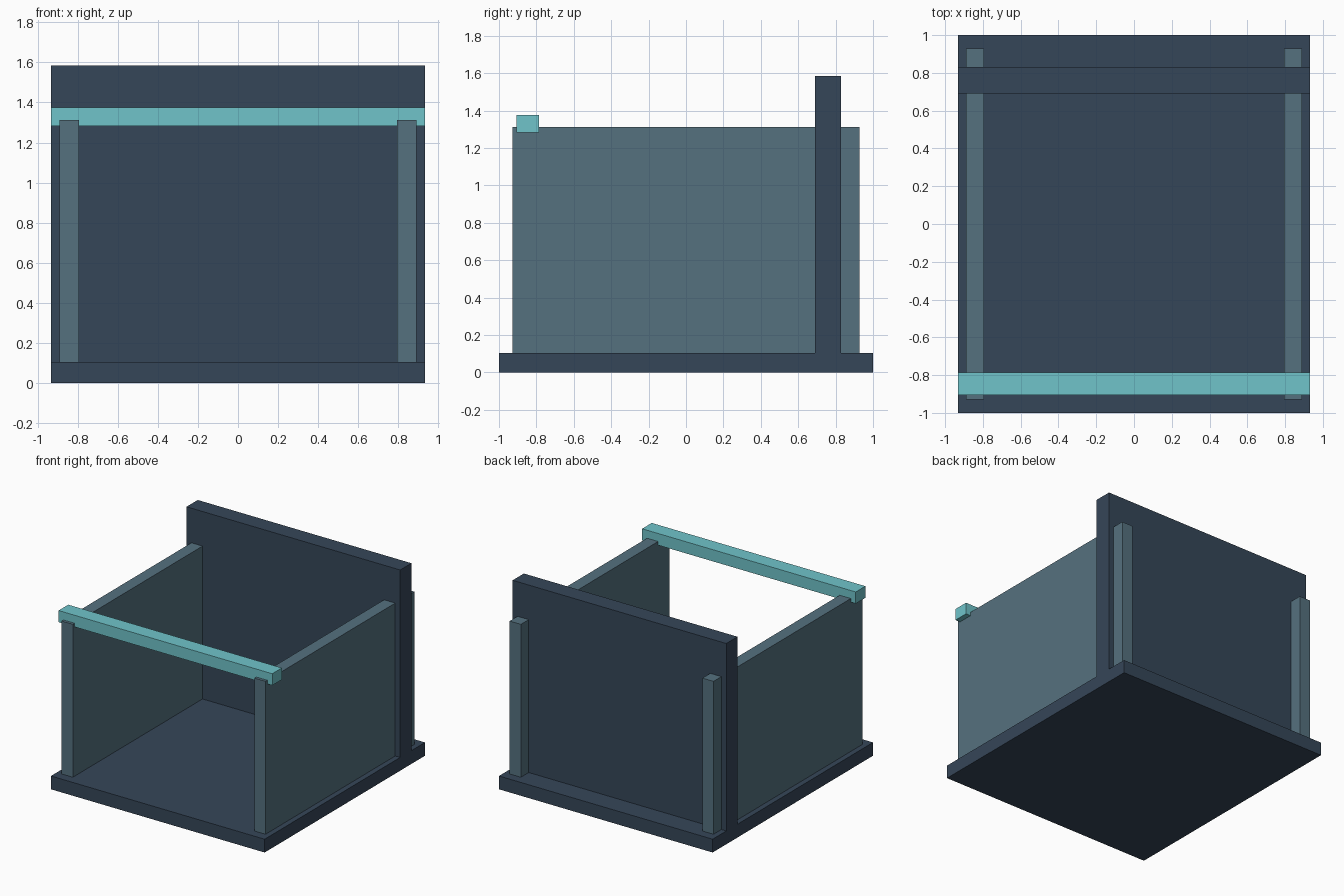
import bpy

cube = bpy.data.objects.get("Cube")
if cube:
    bpy.data.objects.remove(cube, do_unlink=True)


def material(name, colour):
    mat = bpy.data.materials.new(name)
    mat.use_nodes = True
    mat.diffuse_color = (*colour, 1)
    mat.node_tree.nodes["Principled BSDF"].inputs["Base Color"].default_value = (*colour, 1)
    return mat


def box(name, x, y, z, mat):
    """Box spanning the (low, high) range on each axis."""
    ranges = (x, y, z)
    bpy.ops.mesh.primitive_cube_add(size=1, location=[(a + b) / 2 for a, b in ranges])
    obj = bpy.context.object
    obj.name = name
    obj.scale = [b - a for a, b in ranges]
    bpy.ops.object.transform_apply(location=False, rotation=False, scale=True)
    obj.data.materials.append(mat)
    return obj


navy = material("dark slate blue", (0.036, 0.061, 0.098))
slate = material("grey blue", (0.091, 0.165, 0.212))
aqua = material("light aqua", (0.162, 0.552, 0.591))

half_width = 0.933
full = (-half_width, half_width)
base_top = 0.105

# Base slab and tall back panel
box("base", full, (-1, 1), (0, base_top), navy)
box("back_panel", full, (0.69, 0.83), (base_top, 1.585), navy)

# Side walls, running through the back panel
for name, side in (("left_wall", 1), ("right_wall", -1)):
    x = sorted((side * 0.793, side * 0.89))
    box(name, x, (-0.928, 0.928), (base_top, 1.312), slate)

# Front crossbar resting on the walls
box("front_crossbar", full, (-0.905, -0.785), (1.283, 1.375), aqua)
